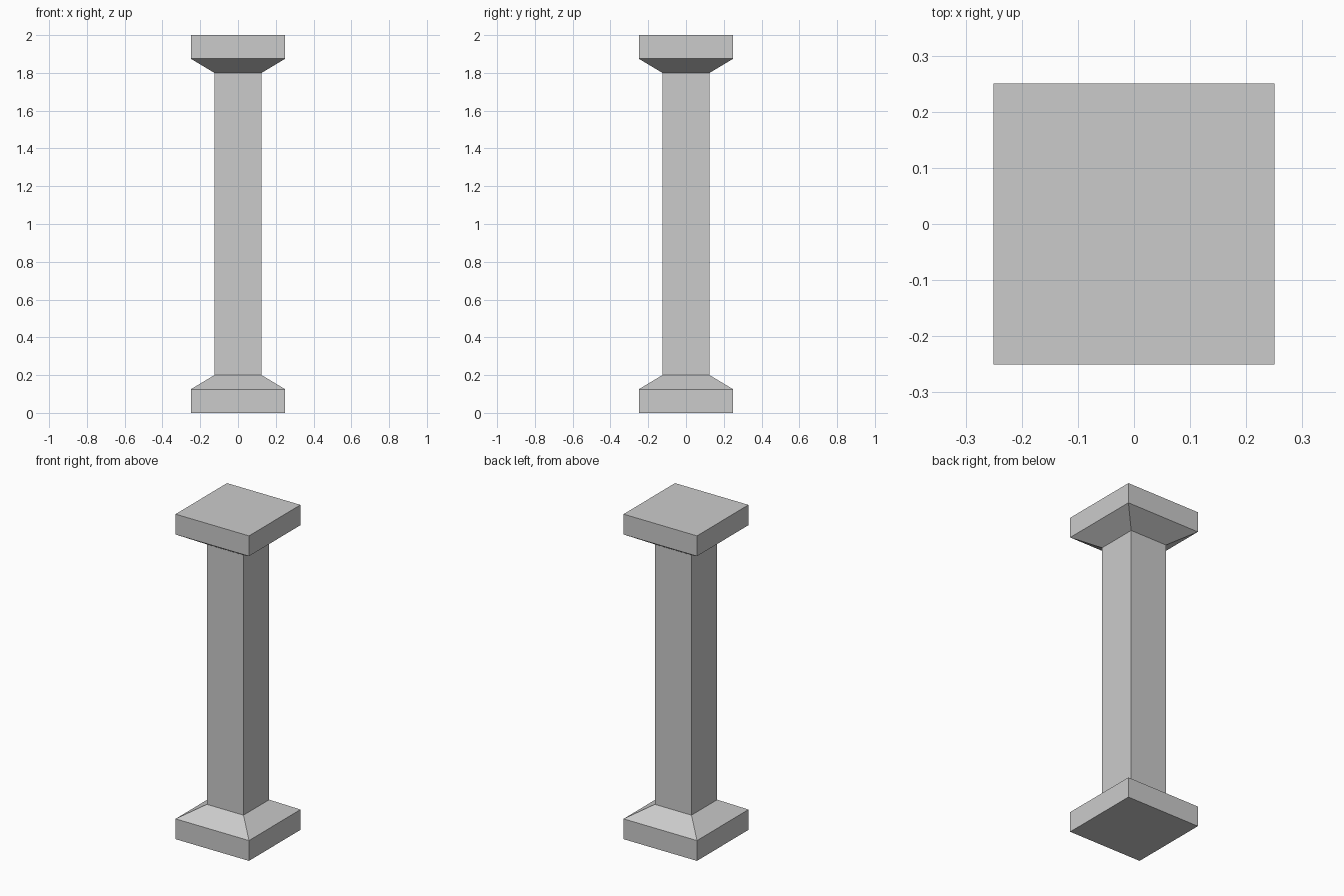
import bpy
import bmesh

if "Cube" in bpy.data.objects:
    bpy.data.objects.remove(bpy.data.objects["Cube"])

# Square-section pillar: (half width, height) of each ring from floor to top
profile = [(0.25, 0.0), (0.25, 0.125), (0.125, 0.2),
           (0.125, 1.8), (0.25, 1.875), (0.25, 2.0)]
corners = [(-1, -1), (1, -1), (1, 1), (-1, 1)]

bm = bmesh.new()
rings = [[bm.verts.new((x * r, y * r, z)) for x, y in corners] for r, z in profile]

# Side faces of base, shaft and capital
for low, high in zip(rings, rings[1:]):
    for i in range(4):
        j = (i + 1) % 4
        bm.faces.new((low[i], low[j], high[j], high[i]))

# Bottom and top caps
bm.faces.new(rings[0][::-1])
bm.faces.new(rings[-1])

mesh = bpy.data.meshes.new("pillar")
bm.to_mesh(mesh)
bm.free()
pillar = bpy.data.objects.new("pillar", mesh)
bpy.context.collection.objects.link(pillar)
